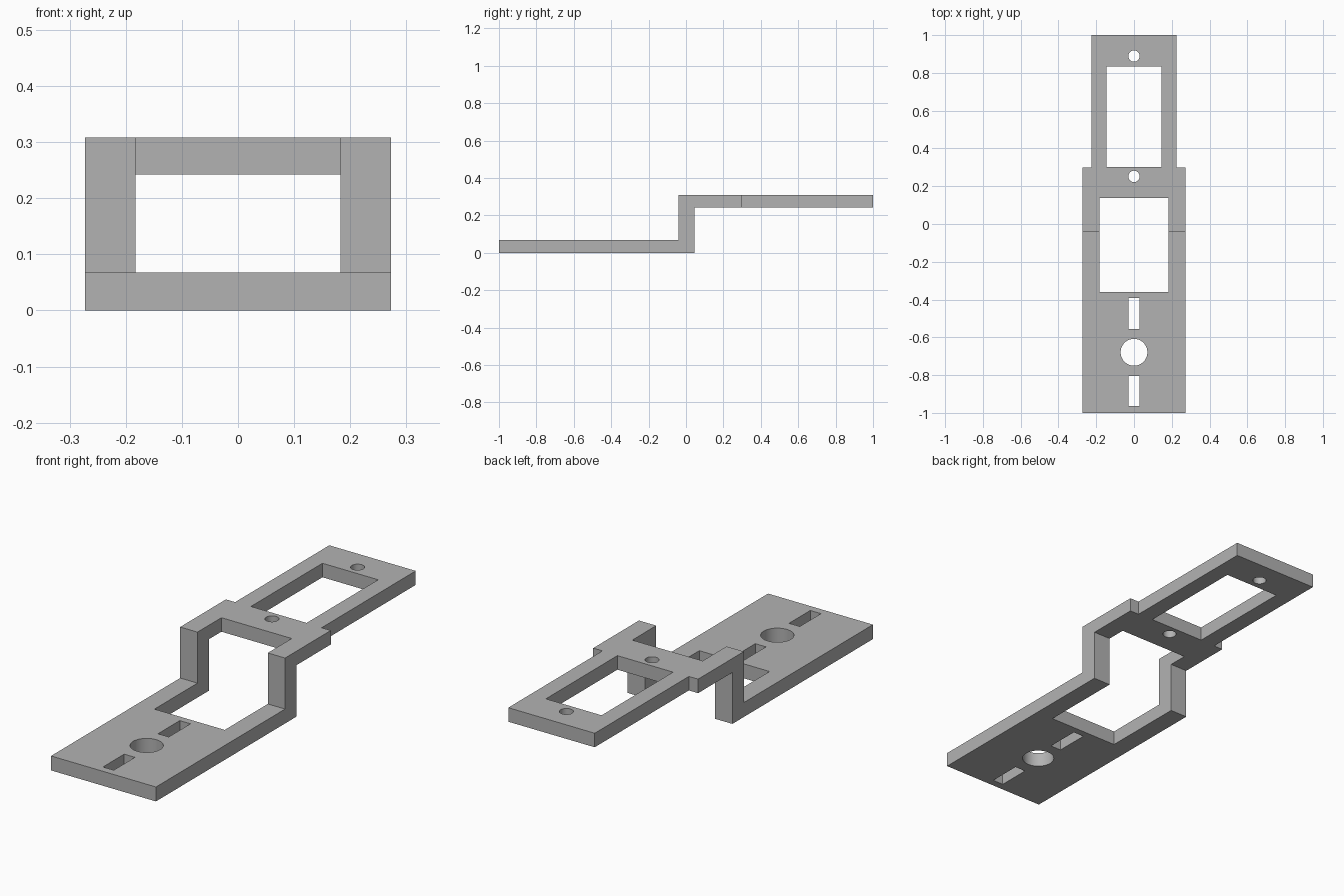
import bpy, bmesh

cube = bpy.data.objects.get("Cube")
if cube:
    bpy.data.objects.remove(cube, do_unlink=True)

grey = bpy.data.materials.new("plain grey")
grey.use_nodes = True
colour = (0.45, 0.45, 0.45, 1)
grey.diffuse_color = colour
grey.node_tree.nodes["Principled BSDF"].inputs["Base Color"].default_value = colour

HALF = 0.273      # half width of the bracket
LOW, UNDER, TOP = 0.068, 0.242, 0.308
SHOULDER = 0.30


def prism(name, outline, place, direction):
    """Extrude a 2D outline along a direction."""
    bm = bmesh.new()
    face = bm.faces.new([bm.verts.new(place(a, b)) for a, b in outline])
    new = bmesh.ops.extrude_face_region(bm, geom=[face])["geom"]
    bmesh.ops.translate(bm, vec=direction,
                        verts=[v for v in new if isinstance(v, bmesh.types.BMVert)])
    bmesh.ops.recalc_face_normals(bm, faces=bm.faces)
    mesh = bpy.data.meshes.new(name)
    bm.to_mesh(mesh)
    bm.free()
    mesh.materials.append(grey)
    obj = bpy.data.objects.new(name, mesh)
    bpy.context.collection.objects.link(obj)
    return obj


def cut(target, cutter):
    """Subtract a cutter and remove it."""
    mod = target.modifiers.new("cut", "BOOLEAN")
    mod.operation, mod.solver, mod.object = "DIFFERENCE", "EXACT", cutter
    bpy.context.view_layer.objects.active = target
    bpy.ops.object.modifier_apply(modifier=mod.name)
    bpy.data.objects.remove(cutter, do_unlink=True)


def box_cutter(x0, x1, y0, y1):
    return prism("cutter", [(x0, y0), (x1, y0), (x1, y1), (x0, y1)],
                 lambda x, y: (x, y, -0.1), (0, 0, 0.6))


def hole_cutter(y, radius):
    bpy.ops.mesh.primitive_cylinder_add(vertices=48, radius=radius, depth=0.6,
                                        location=(0, y, 0.2))
    obj = bpy.context.object
    obj.data.materials.append(grey)
    return obj


# Stepped bracket: lower plate, riser and upper plate in one side profile
profile = [(-1, 0), (0.045, 0), (0.045, UNDER), (1, UNDER),
           (1, TOP), (-0.04, TOP), (-0.04, LOW), (-1, LOW)]
bracket = prism("stepped_bracket", profile,
                lambda y, z: (-HALF, y, z), (2 * HALF, 0, 0))

# Narrow the upper plate behind the shoulders
for x0, x1 in ((-0.4, -0.225), (0.225, 0.4)):
    cut(bracket, box_cutter(x0, x1, SHOULDER, 1.1))

# Windows (half width, front, back) and adjustment slots
for half, y0, y1 in ((0.183, -0.36, 0.138), (0.145, 0.303, 0.835),
                     (0.028, -0.555, -0.393), (0.028, -0.964, -0.806)):
    cut(bracket, box_cutter(-half, half, y0, y1))

# Shaft hole and screw holes
for y, radius in ((-0.679, 0.071), (0.252, 0.03), (0.889, 0.03)):
    cut(bracket, hole_cutter(y, radius))

# Smooth hole walls, keep plate edges sharp
bpy.ops.object.select_all(action="DESELECT")
bracket.select_set(True)
bpy.context.view_layer.objects.active = bracket
bpy.ops.object.shade_smooth_by_angle(angle=0.52)
